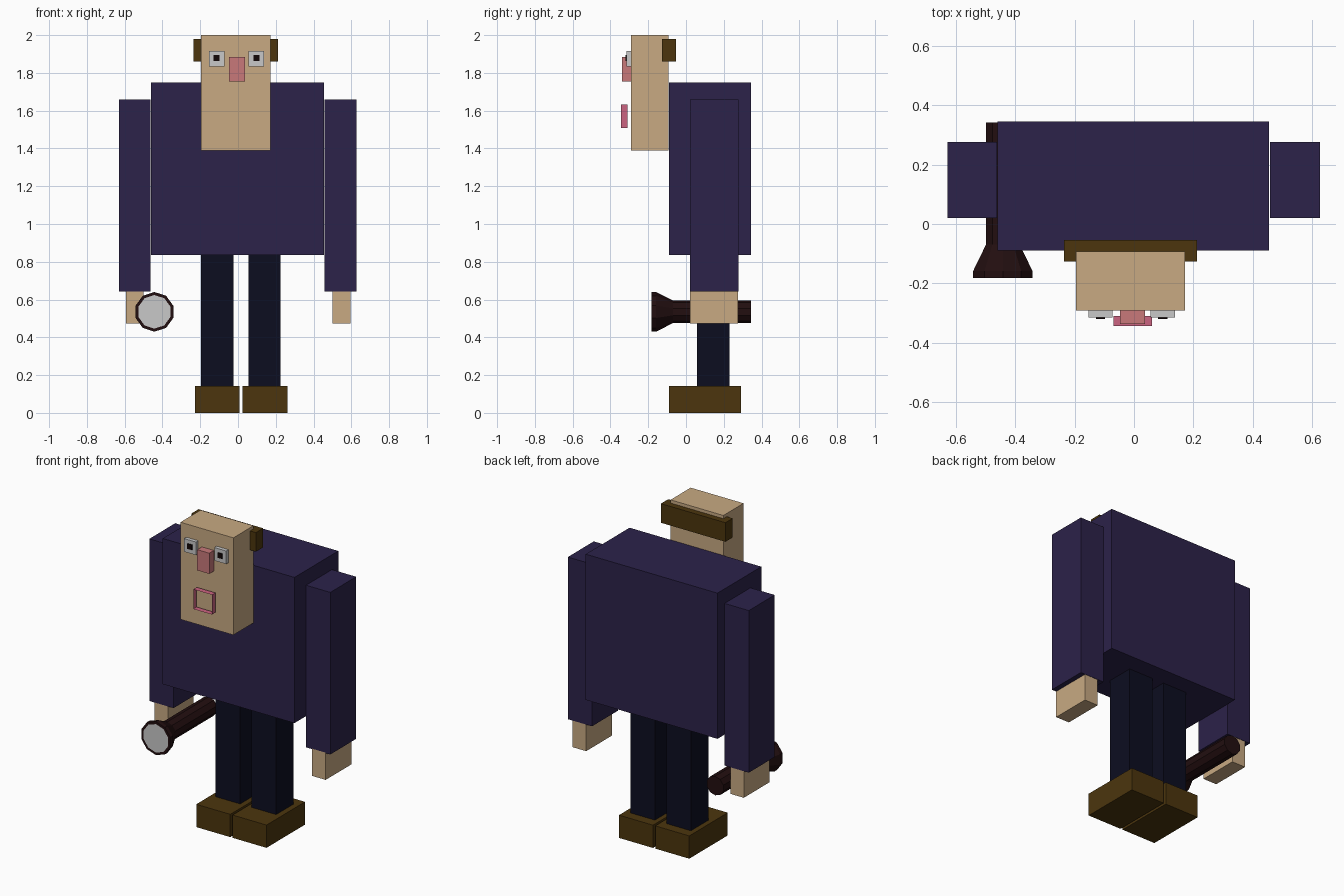
import bpy, bmesh, math

cube = bpy.data.objects.get("Cube")
if cube:
    bpy.data.objects.remove(cube, do_unlink=True)


def material(name, r, g, b):
    m = bpy.data.materials.new(name)
    m.use_nodes = True
    m.diffuse_color = (r, g, b, 1)
    m.node_tree.nodes["Principled BSDF"].inputs["Base Color"].default_value = (r, g, b, 1)
    return m


PURPLE = material("dark purple cloth", 0.025, 0.016, 0.068)
SKIN = material("tan skin", 0.58, 0.40, 0.225)
BROWN = material("dark brown", 0.072, 0.036, 0.004)
NAVY = material("midnight navy", 0.0038, 0.0042, 0.0145)
MAROON = material("blackish maroon", 0.016, 0.0045, 0.005)
GREY = material("pale grey", 0.58, 0.58, 0.58)
ROSE = material("rose nose", 0.58, 0.19, 0.195)
PINK = material("pink lips", 0.60, 0.125, 0.22)
BLACK = material("pupil black", 0.006, 0.002, 0.002)


def finish(name, bm, *mats):
    bmesh.ops.recalc_face_normals(bm, faces=bm.faces)
    me = bpy.data.meshes.new(name)
    bm.to_mesh(me)
    bm.free()
    for m in mats:
        me.materials.append(m)
    ob = bpy.data.objects.new(name, me)
    bpy.context.collection.objects.link(ob)
    return ob


def box(name, mat, x, y, z):
    """Box from its (low, high) extent on each axis."""
    bm = bmesh.new()
    bmesh.ops.create_cube(bm, size=1)
    for v in bm.verts:
        v.co = [(lo + hi) / 2 + c * (hi - lo) for c, (lo, hi) in zip(v.co, (x, y, z))]
    return finish(name, bm, mat)


# Body and head
box("torso", PURPLE, (-0.46, 0.455), (-0.09, 0.345), (0.835, 1.75))
box("head", SKIN, (-0.195, 0.172), (-0.292, -0.092), (1.39, 2.0))
box("hair_band", BROWN, (-0.236, 0.212), (-0.126, -0.054), (1.86, 1.98))
box("nose", ROSE, (-0.047, 0.037), (-0.338, -0.29), (1.755, 1.885))

# Paired parts, placed by the centre of each one
for side, arm_x, hand_x, leg_x, shoe_x, eye_x in (
        ("right", -0.546, -0.547, -0.11, -0.109, -0.113),
        ("left", 0.543, 0.548, 0.14, 0.143, 0.097)):
    def part(name, mat, cx, half, y, z):
        box(side + "_" + name, mat, (cx - half, cx + half), y, z)

    part("arm", PURPLE, arm_x, 0.084, (0.02, 0.277), (0.642, 1.66))
    part("hand", SKIN, hand_x, 0.047, (0.02, 0.275), (0.474, 0.645))
    part("leg", NAVY, leg_x, 0.085, (0.057, 0.23), (0.13, 0.85))
    part("shoe", BROWN, shoe_x, 0.118, (-0.09, 0.292), (0, 0.143))
    part("eye", GREY, eye_x, 0.041, (-0.315, -0.29), (1.835, 1.917))
    part("pupil", BLACK, eye_x, 0.016, (-0.321, -0.312), (1.862, 1.894))

# Open square mouth, standing just clear of the face
bm = bmesh.new()
corners = [(-0.07, 1.508), (0.06, 1.508), (0.06, 1.632), (-0.07, 1.632)]
face = bm.faces.new([bm.verts.new((x, -0.31, z)) for x, z in corners])
bmesh.ops.inset_region(bm, faces=[face], thickness=0.024, use_boundary=True)
bmesh.ops.delete(bm, geom=[face], context='FACES')
ring = bmesh.ops.extrude_face_region(bm, geom=bm.faces[:])["geom"]
bmesh.ops.translate(bm, vec=(0, -0.034, 0),
                    verts=[g for g in ring if isinstance(g, bmesh.types.BMVert)])
finish("mouth", bm, PINK)

# Ten-sided torch, turned from a profile of (y, radius)
bm = bmesh.new()
profile = [(0.343, 0.06), (-0.07, 0.06), (-0.158, 0.105), (-0.183, 0.105), (-0.183, 0.089)]
SIDES = 10
loops = []
for y, r in profile:
    loops.append([bm.verts.new((-0.4425 + r * math.sin(a), y, 0.535 + r * math.cos(a)))
                  for a in (math.tau * i / SIDES for i in range(SIDES))])
for a, b in zip(loops, loops[1:]):
    for i in range(SIDES):
        j = (i + 1) % SIDES
        bm.faces.new((a[i], a[j], b[j], b[i]))
bm.faces.new(loops[0])
bm.faces.new(loops[-1]).material_index = 1
finish("torch", bm, MAROON, GREY)
